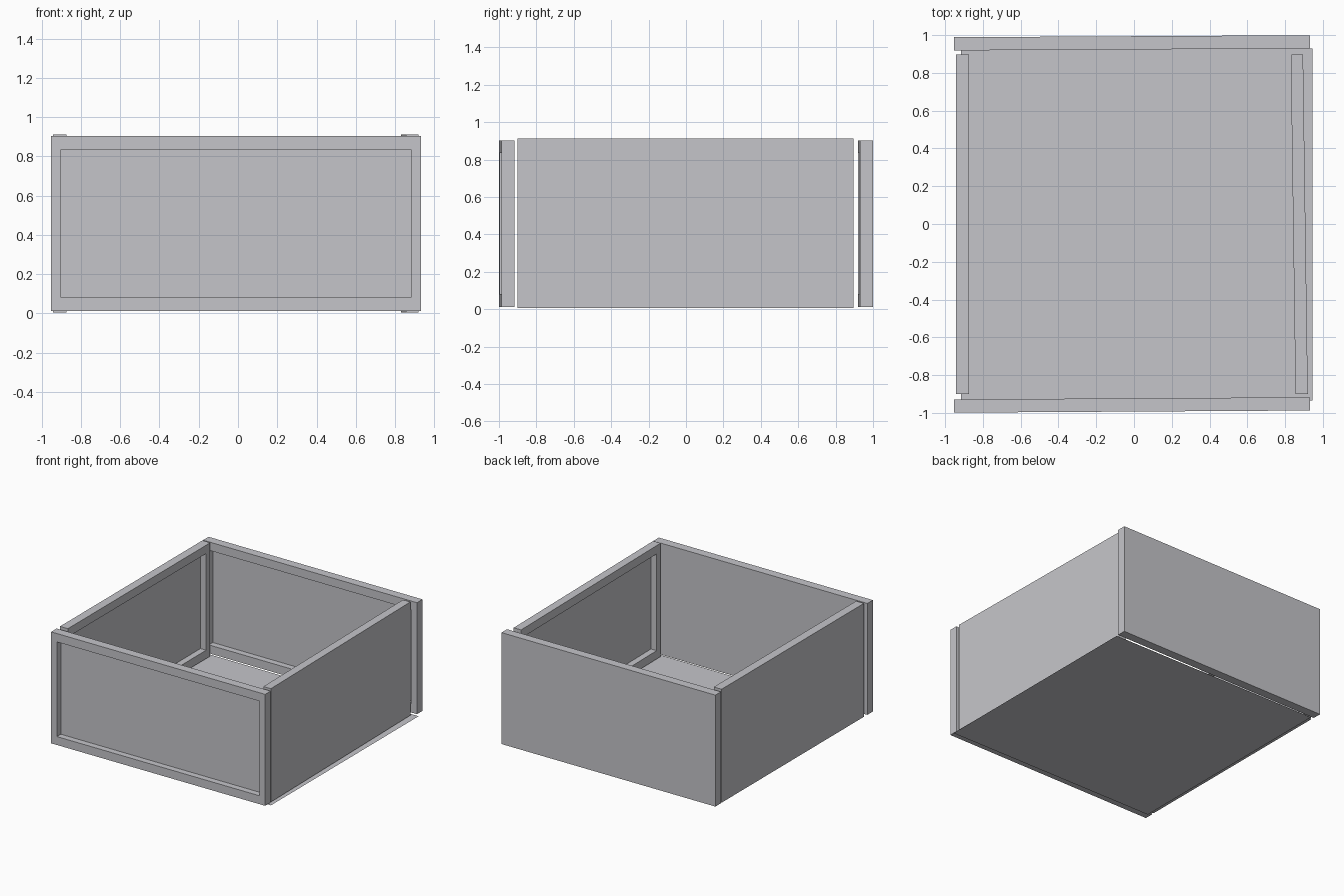
import bpy, bmesh
from mathutils import Matrix, Vector
from math import pi

if "Cube" in bpy.data.objects:
    bpy.data.objects.remove(bpy.data.objects["Cube"])

grey = bpy.data.materials.new("light grey")
grey.diffuse_color = (0.56, 0.56, 0.59, 1)
grey.use_nodes = True
grey.node_tree.nodes["Principled BSDF"].inputs["Base Color"].default_value = grey.diffuse_color


def finish(bm, name, matrix):
    bmesh.ops.transform(bm, matrix=matrix, verts=bm.verts)
    mesh = bpy.data.meshes.new(name)
    bm.to_mesh(mesh)
    bm.free()
    mesh.materials.append(grey)
    obj = bpy.data.objects.new(name, mesh)
    bpy.context.collection.objects.link(obj)


def panel(name, width, thick, height, centre, angle):
    """Board with a rectangular recess in its local -y face."""
    bm = bmesh.new()
    bmesh.ops.create_cube(bm, size=1, matrix=Matrix.Diagonal((width, thick, height, 1)))
    bm.normal_update()
    face = min(bm.faces, key=lambda f: f.normal.y)
    # frame border, then push the middle inwards
    bmesh.ops.inset_individual(bm, faces=[face], thickness=0.05)
    for v in face.verts:
        v.co.x = (width / 2 - 0.051) * (1 if v.co.x > 0 else -1)
        v.co.z = (height / 2 - 0.067) * (1 if v.co.z > 0 else -1)
    inner = bmesh.ops.extrude_discrete_faces(bm, faces=[face])["faces"][0]
    for v in inner.verts:
        v.co.y += 0.05
    finish(bm, name, Matrix.Translation(Vector(centre)) @ Matrix.Rotation(angle, 4, 'Z'))


# Front and back boards, both recessed towards -y
panel("front_panel", 1.883, 0.07, 0.89, (-0.0105, -0.958, 0.458), 0.006)
panel("back_panel", 1.883, 0.07, 0.89, (-0.0105, 0.959, 0.458), 0.0055)

# Side boards, recessed towards the inside; the right one sits slightly askew
panel("left_panel", 1.797, 0.069, 0.906, (-0.9075, -0.002, 0.459), pi / 2)
panel("right_panel", 1.797, 0.065, 0.906, (0.875, -0.002, 0.459), -pi / 2 + 0.014)

# Thin floor sheet
bm = bmesh.new()
bmesh.ops.create_grid(bm, x_segments=1, y_segments=1, size=0.5)
finish(bm, "floor_sheet",
       Matrix.Translation((0.015, -0.002, 0)) @ Matrix.Diagonal((1.86, 1.863, 1, 1)))
